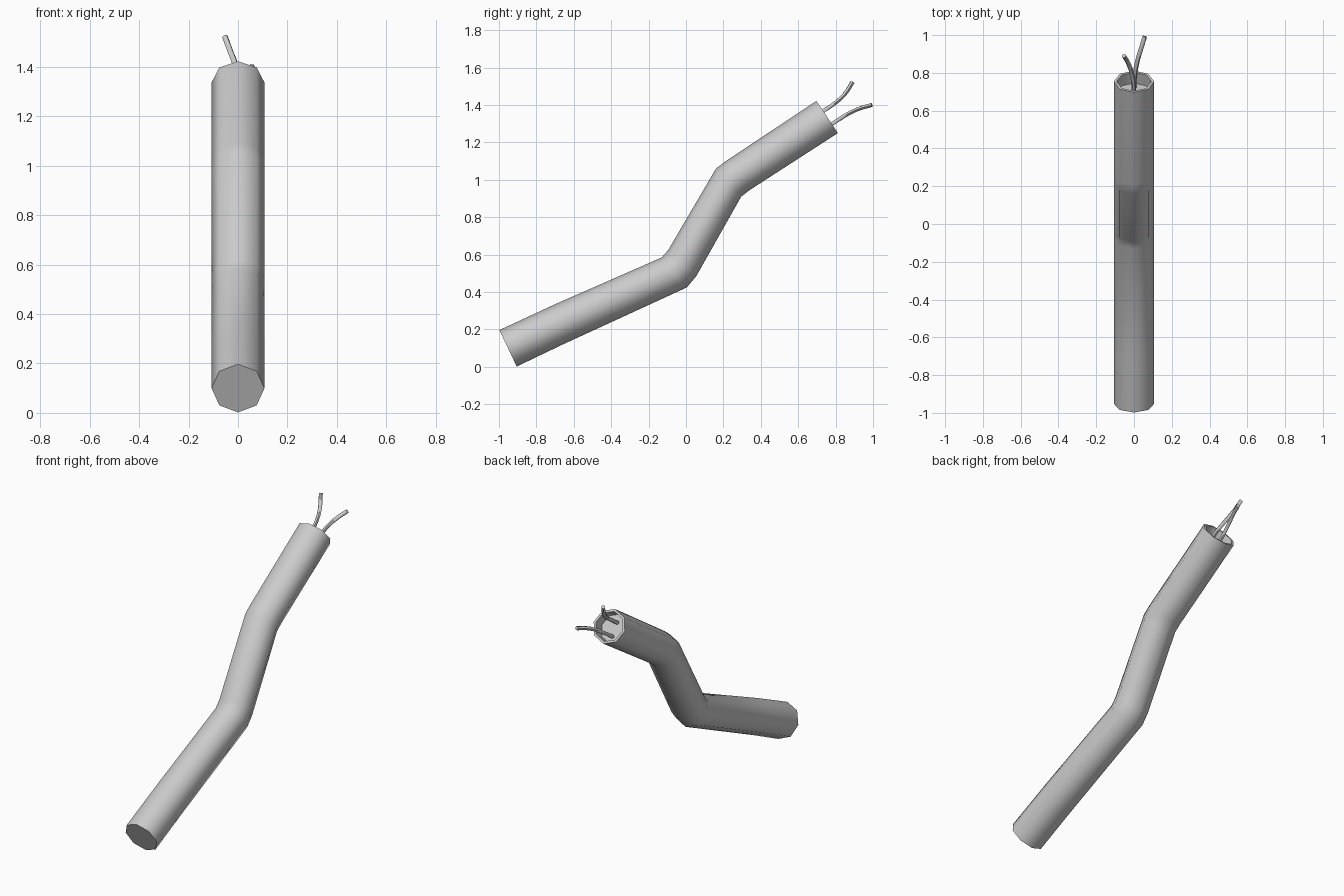
import bpy, bmesh, math
from mathutils import Vector

if "Cube" in bpy.data.objects:
    bpy.data.objects.remove(bpy.data.objects["Cube"])

SIDES = 8
HALF_WIDTH = 0.107


def add_ring(bm, top, bottom, scale=1.0, shift=(0, 0)):
    """Octagonal ring spanning two (y, z) silhouette points."""
    t, b = Vector(top), Vector(bottom)
    mid, half = (t + b) / 2 + Vector(shift), (t - b) / 2 * scale
    verts = []
    for i in range(SIDES):
        a = 2 * math.pi * i / SIDES
        p = mid + half * math.cos(a)
        verts.append(bm.verts.new((math.sin(a) * HALF_WIDTH * scale, p.x, p.y)))
    return verts


def smooth(obj, angle):
    bpy.ops.object.select_all(action='DESELECT')
    obj.select_set(True)
    bpy.context.view_layer.objects.active = obj
    bpy.ops.object.shade_smooth_by_angle(angle=math.radians(angle))


# Cable sleeve: upper and lower silhouette points at every ring
profile = [
    ((-0.998, 0.197), (-0.905, 0.002)),
    ((-0.70, 0.335), (-0.665, 0.117)),
    ((-0.13, 0.585), (0.005, 0.425)),
    ((-0.095, 0.625), (0.055, 0.485)),
    ((0.16, 1.06), (0.295, 0.91)),
    ((0.205, 1.095), (0.34, 0.945)),
    ((0.697, 1.422), (0.812, 1.25)),
]
bm = bmesh.new()
rings = [add_ring(bm, t, b) for t, b in profile]
# Open end: rim and recessed floor
end = profile[-1]
axis = Vector((0.83, 0.555)).normalized()
rings.append(add_ring(bm, *end, scale=0.86))
rings.append(add_ring(bm, *end, scale=0.86, shift=axis * -0.07))
for r0, r1 in zip(rings, rings[1:]):
    for i in range(SIDES):
        j = (i + 1) % SIDES
        bm.faces.new((r0[i], r0[j], r1[j], r1[i]))
bm.faces.new(rings[0])
bm.faces.new(rings[-1])
bmesh.ops.recalc_face_normals(bm, faces=bm.faces)
mesh = bpy.data.meshes.new("cable_sleeve")
bm.to_mesh(mesh)
bm.free()
sleeve = bpy.data.objects.new("cable_sleeve", mesh)
bpy.context.collection.objects.link(sleeve)
smooth(sleeve, 60)


# Bare wires coming out of the open end
def wire(name, points):
    curve = bpy.data.curves.new(name, 'CURVE')
    curve.dimensions = '3D'
    curve.bevel_depth = 0.012
    curve.bevel_resolution = 1
    curve.resolution_u = 3
    curve.use_fill_caps = True
    spline = curve.splines.new('BEZIER')
    spline.bezier_points.add(len(points) - 1)
    for bp, co in zip(spline.bezier_points, points):
        bp.co = co
        bp.handle_left_type = bp.handle_right_type = 'AUTO'
    obj = bpy.data.objects.new(name, curve)
    bpy.context.collection.objects.link(obj)
    bpy.ops.object.select_all(action='DESELECT')
    obj.select_set(True)
    bpy.context.view_layer.objects.active = obj
    bpy.ops.object.convert(target='MESH')
    smooth(bpy.context.view_layer.objects.active, 60)


wire("upper_wire", [(0, 0.67, 1.325), (-0.002, 0.74, 1.372),
                    (-0.012, 0.80, 1.413), (-0.03, 0.85, 1.46),
                    (-0.053, 0.89, 1.522)])
wire("lower_wire", [(0, 0.715, 1.255), (0.005, 0.79, 1.305),
                    (0.02, 0.87, 1.355), (0.038, 0.93, 1.382),
                    (0.057, 0.993, 1.40)])
